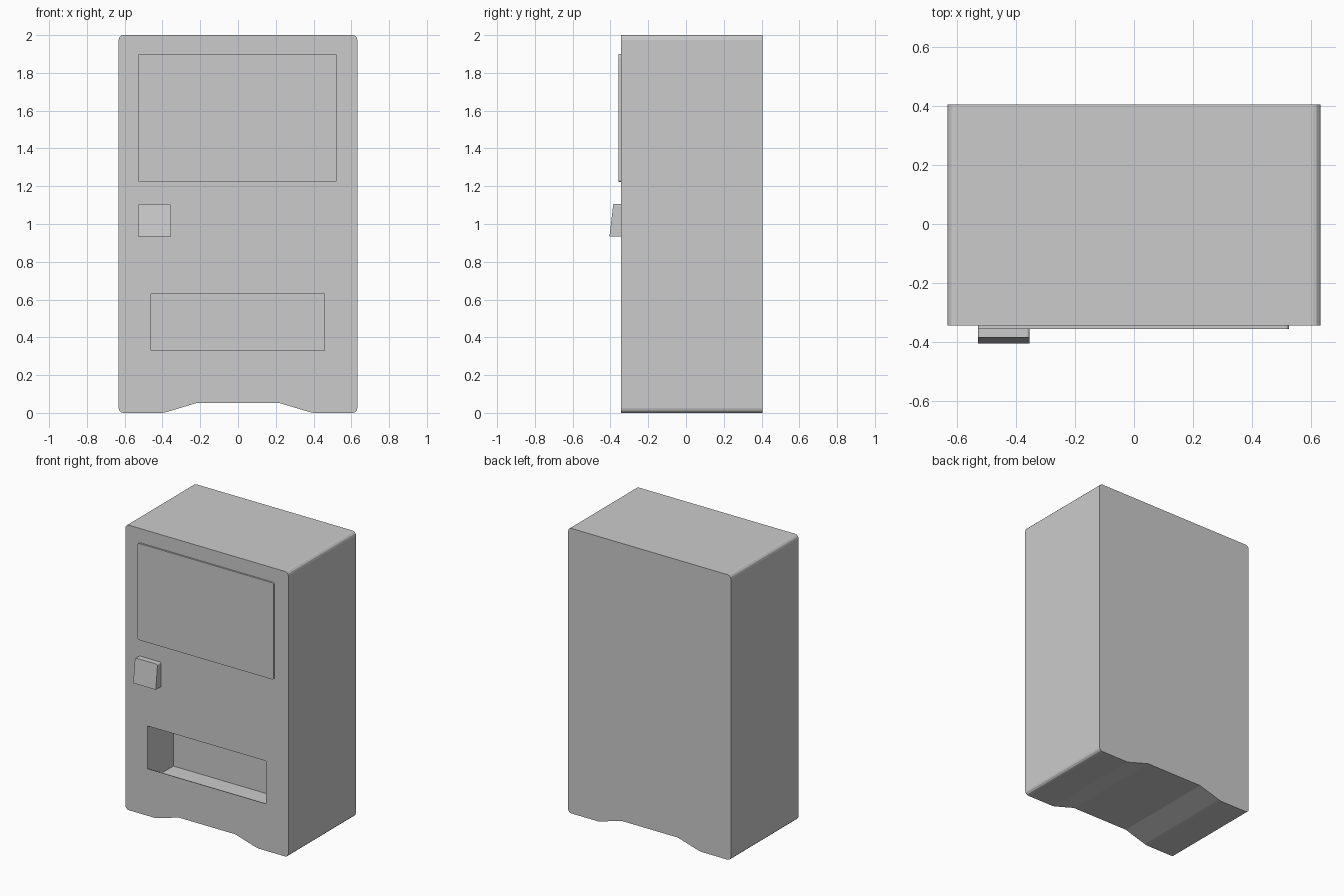
import bpy, bmesh
from mathutils import Vector

if "Cube" in bpy.data.objects:
    bpy.data.objects.remove(bpy.data.objects["Cube"])


def rounded(points, segments=3):
    """Turn (a, b, radius) corners into an outline with rounded corners."""
    out = []
    for i, (a, b, r) in enumerate(points):
        c = Vector((a, b))
        if r == 0:
            out.append(c)
            continue
        p = c + (Vector(points[i - 1][:2]) - c).normalized() * r
        q = c + (Vector(points[(i + 1) % len(points)][:2]) - c).normalized() * r
        for k in range(segments + 1):
            t = k / segments
            w = 2 ** 0.5 * t * (1 - t)  # rational quadratic: exact arc at 90 degrees
            total = (1 - t) ** 2 + w + t * t
            out.append((p * (1 - t) ** 2 + c * w + q * t * t) / total)
    return out


def prism(name, outline, axis, start, end):
    """Extrude an outline: XZ outline along y, or YZ outline along x."""
    def place(p, d):
        return (p[0], d, p[1]) if axis == 'y' else (d, p[0], p[1])
    bm = bmesh.new()
    rings = [[bm.verts.new(place(p, d)) for p in outline] for d in (start, end)]
    n = len(outline)
    for ring in rings:
        bm.faces.new(ring)
    for i in range(n):
        j = (i + 1) % n
        bm.faces.new((rings[0][i], rings[0][j], rings[1][j], rings[1][i]))
    bmesh.ops.recalc_face_normals(bm, faces=bm.faces)
    mesh = bpy.data.meshes.new(name)
    bm.to_mesh(mesh)
    bm.free()
    obj = bpy.data.objects.new(name, mesh)
    bpy.context.collection.objects.link(obj)
    return obj


FRONT, BACK = -0.345, 0.405

# Cabinet with rounded corners and a raised arch between the feet
half = [(0.22, 0.052, 0), (0.38, 0.004, 0), (0.40, 0, 0),
        (0.632, 0, 0.025), (0.632, 2.0, 0.025)]
profile = half + [(-x, z, r) for x, z, r in reversed(half)]
cabinet = prism("cabinet", rounded(profile), 'y', FRONT, BACK)

# Dispensing tray recess: sloped lip, then a flat sunken floor
recess = [(FRONT - 0.1, 0.33), (FRONT, 0.33), (-0.18, 0.24),
          (-0.06, 0.24), (-0.06, 0.63), (FRONT - 0.1, 0.63)]
cutter = prism("tray_cutter", recess, 'x', -0.46, 0.457)
cutter.hide_render = True
cut = cabinet.modifiers.new("tray_recess", 'BOOLEAN')
cut.operation = 'DIFFERENCE'
cut.solver = 'EXACT'
cut.object = cutter
bpy.context.view_layer.objects.active = cabinet
bpy.ops.object.modifier_apply(modifier=cut.name)
bpy.data.objects.remove(cutter)

# Display window panel
window = [(-0.53, 1.222, 0.012), (0.525, 1.222, 0.012),
          (0.525, 1.90, 0.012), (-0.53, 1.90, 0.012)]
prism("display_window", rounded(window), 'y', -0.357, FRONT + 0.002)

# Payment box with a slanted front and softened top corners
box = [(-0.53, 0.935, 0), (-0.355, 0.935, 0),
       (-0.355, 1.105, 0.01), (-0.53, 1.105, 0.01)]
payment = prism("payment_box", rounded(box), 'y', -0.405, FRONT + 0.002)
for v in payment.data.vertices:
    if v.co.y < -0.4:
        v.co.y += 0.02 * (v.co.z - 0.935) / 0.17
